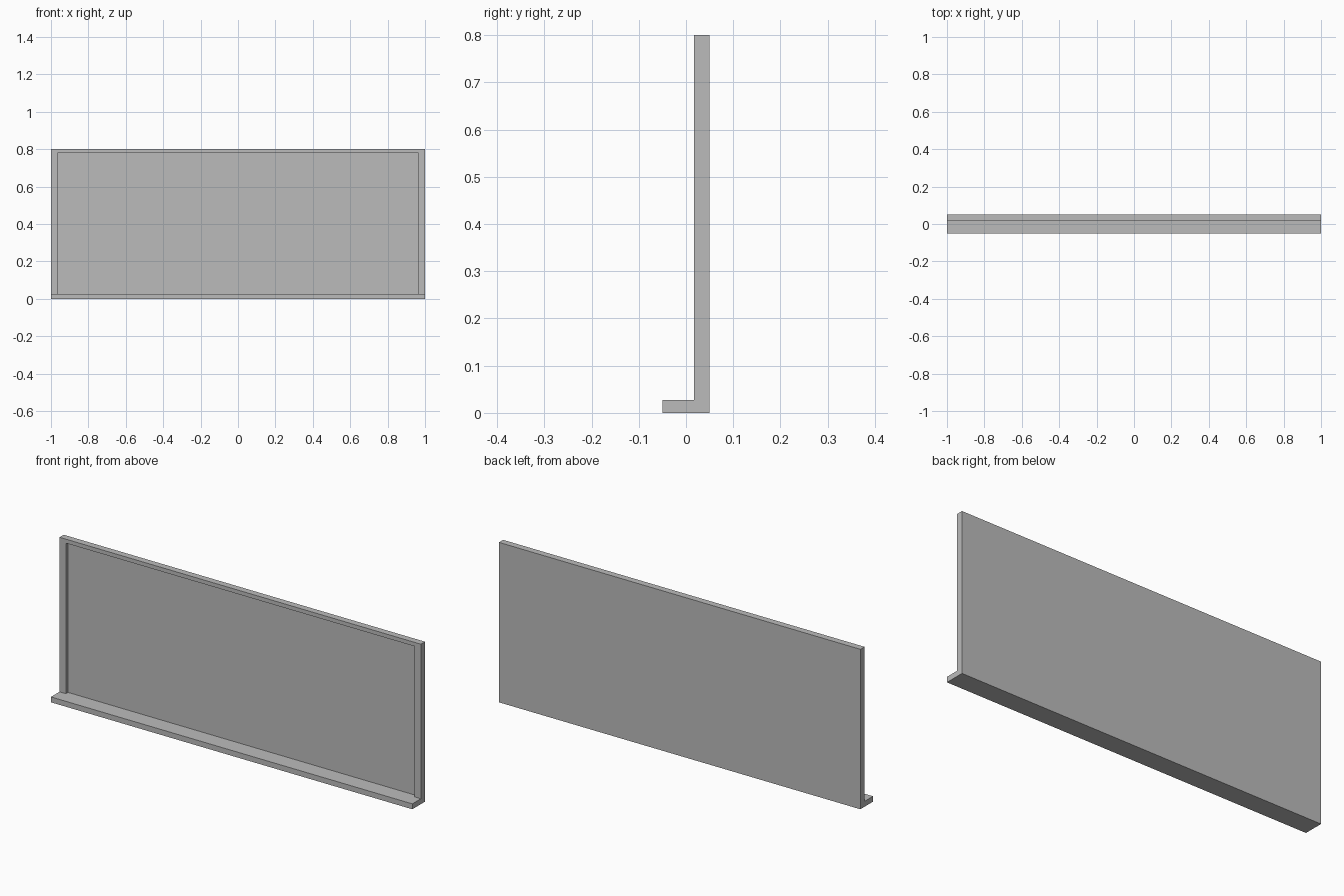
import bpy
import bmesh
from mathutils import Vector

# Remove the default cube
cube = bpy.data.objects.get("Cube")
if cube:
    bpy.data.objects.remove(cube, do_unlink=True)

HALF_WIDTH, HEIGHT = 1.0, 0.8
FRONT, BACK, BOARD = -0.05, 0.05, 0.017
LEDGE_TOP = 0.027
OPENING_HALF, OPENING_TOP, RECESS = 0.965, 0.78, 0.017

# Plain grey material
grey = bpy.data.materials.new("plain grey")
grey.use_nodes = True
colour = (0.5, 0.5, 0.5, 1)
grey.diffuse_color = colour
grey.node_tree.nodes["Principled BSDF"].inputs["Base Color"].default_value = colour

# Board and ledge: one L-shaped profile swept along the width
bm = bmesh.new()
profile = [(FRONT, 0), (BACK, 0), (BACK, HEIGHT), (BOARD, HEIGHT),
           (BOARD, LEDGE_TOP), (FRONT, LEDGE_TOP)]
end = bm.faces.new([bm.verts.new((-HALF_WIDTH, y, z)) for y, z in profile])
sweep = bmesh.ops.extrude_face_region(bm, geom=[end], use_keep_orig=True)
moved = [v for v in sweep["geom"] if isinstance(v, bmesh.types.BMVert)]
bmesh.ops.translate(bm, verts=moved, vec=(2 * HALF_WIDTH, 0, 0))
bmesh.ops.recalc_face_normals(bm, faces=bm.faces)


def board_front():
    """Faces on the front of the upright board."""
    return [f for f in bm.faces
            if f.normal.y < -0.9 and abs(f.calc_center_median().y - BOARD) < 0.001]


# Frame border: cut the front of the board at the opening's edges
for point, normal in (((-OPENING_HALF, 0, 0), (1, 0, 0)),
                      ((OPENING_HALF, 0, 0), (1, 0, 0)),
                      ((0, 0, OPENING_TOP), (0, 0, 1))):
    faces = board_front()
    edges = {e for f in faces for e in f.edges}
    verts = {v for f in faces for v in f.verts}
    bmesh.ops.bisect_plane(bm, geom=faces + list(edges) + list(verts),
                           plane_co=point, plane_no=normal)
    bm.normal_update()

# Recessed panel: push the middle face back
centre = Vector((0, BOARD, (LEDGE_TOP + OPENING_TOP) / 2))
panel = min(board_front(), key=lambda f: (f.calc_center_median() - centre).length)
pushed = bmesh.ops.extrude_discrete_faces(bm, faces=[panel])["faces"][0]
bmesh.ops.translate(bm, verts=pushed.verts, vec=(0, RECESS, 0))
bmesh.ops.recalc_face_normals(bm, faces=bm.faces)

mesh = bpy.data.meshes.new("framed_board_with_ledge")
bm.to_mesh(mesh)
bm.free()
mesh.materials.append(grey)
board = bpy.data.objects.new("framed_board_with_ledge", mesh)
bpy.context.collection.objects.link(board)
